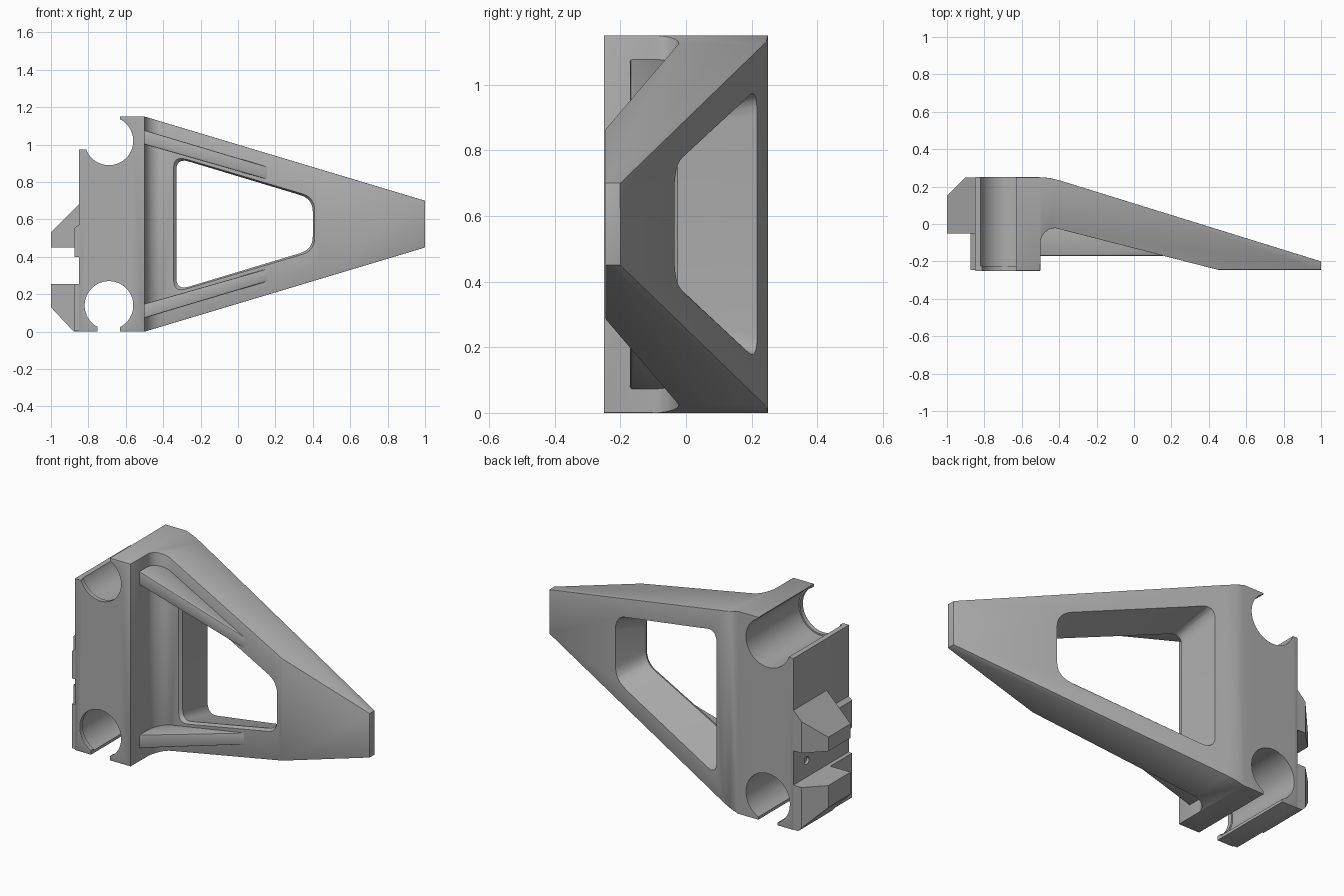
import bpy, bmesh, math
from mathutils import Vector

if "Cube" in bpy.data.objects:
    bpy.data.objects.remove(bpy.data.objects["Cube"], do_unlink=True)

MID = 0.575      # height of the symmetry plane
TOP = 2 * MID

grey = bpy.data.materials.new("plain grey")
grey.use_nodes = True
grey.diffuse_color = (0.42, 0.42, 0.42, 1)
grey.node_tree.nodes["Principled BSDF"].inputs["Base Color"].default_value = grey.diffuse_color


def loft(name, loops, cuts=()):
    """Closed solid through matching loops, trimmed by (point, normal) planes."""
    bm = bmesh.new()
    rings = [[bm.verts.new(p) for p in loop] for loop in loops]
    n = len(rings[0])
    for a, b in zip(rings, rings[1:]):
        for i in range(n):
            j = (i + 1) % n
            bm.faces.new((a[i], a[j], b[j], b[i]))
    bm.faces.new(rings[0])
    bm.faces.new(rings[-1])
    for point, normal in cuts:
        geom = bm.verts[:] + bm.edges[:] + bm.faces[:]
        bmesh.ops.bisect_plane(bm, geom=geom, plane_co=point, plane_no=normal, clear_outer=True)
        bmesh.ops.holes_fill(bm, edges=[e for e in bm.edges if e.is_boundary])
    bmesh.ops.recalc_face_normals(bm, faces=bm.faces)
    mesh = bpy.data.meshes.new(name)
    bm.to_mesh(mesh)
    bm.free()
    mesh.materials.append(grey)
    ob = bpy.data.objects.new(name, mesh)
    bpy.context.collection.objects.link(ob)
    return ob


def prism_y(name, points, y0, y1, cuts=()):
    return loft(name, [[(x, y, z) for x, z in points] for y in (y0, y1)], cuts)


def disc(cx, cz, r, n=56):
    return [(cx + r * math.cos(2 * math.pi * i / n), cz + r * math.sin(2 * math.pi * i / n))
            for i in range(n)]


def rounded(points, r, steps=6):
    """Replace each corner with a short curve."""
    out = []
    pts = [Vector(p) for p in points]
    for i, p in enumerate(pts):
        a = p + (pts[i - 1] - p).normalized() * r
        b = p + (pts[(i + 1) % len(pts)] - p).normalized() * r
        for k in range(steps + 1):
            t = k / steps
            out.append(a * (1 - t) ** 2 + p * 2 * t * (1 - t) + b * t * t)
    return out


def apply_modifier(ob, kind, **settings):
    mod = ob.modifiers.new(kind.lower(), kind)
    for key, value in settings.items():
        setattr(mod, key, value)
    bpy.context.view_layer.objects.active = ob
    bpy.ops.object.modifier_apply(modifier=mod.name)


def soften(ob, width):
    apply_modifier(ob, "BEVEL", width=width, segments=2, limit_method="ANGLE",
                   angle_limit=math.radians(35))


def carve(ob, cutter):
    cutter.hide_render = True
    apply_modifier(ob, "BOOLEAN", operation="DIFFERENCE", solver="EXACT", object=cutter)
    bpy.data.objects.remove(cutter, do_unlink=True)


def front_y(x):
    return -0.02 - 0.256 * (x + 0.43)


def back_y(x):
    return 0.24 - 0.31 * (x + 0.42)


# Bracket body: plan outline raised to full height, then tapered to the tip
plan = [(-0.85, -0.25), (-0.5, -0.25)]
plan += [(-0.42 + 0.08 * math.cos(a), -0.1 + 0.078 * math.sin(a))
         for a in [math.pi - math.pi / 2 * i / 8 for i in range(9)]]
plan += [(0.45, -0.245), (1, -0.245), (1, -0.2), (-0.4, 0.234), (-0.45, 0.246),
         (-0.5, 0.25), (-0.85, 0.25)]
tapers = [((-0.5, 0, TOP), (0.3, 0, 1)), ((-0.5, 0, 0), (0.3, 0, -1))]
body = loft("bracket_body", [[(x, y, z) for x, y in plan] for z in (0, TOP)], tapers)
soften(body, 0.01)

# Upper corner removal and lower slot that open the two clips
carve(body, prism_y("corner_cutter", [(-1, 0.975), (-0.63, 0.975), (-0.63, 1.3), (-1, 1.3)], -0.4, 0.4))
carve(body, prism_y("slot_cutter", [(-0.75, -0.1), (-0.63, -0.1), (-0.63, 0.1), (-0.75, 0.1)], -0.4, 0.4))

# Clip bores with a thin lip at the front
for z in (0.14, 1.02):
    carve(body, prism_y("lip_cutter", disc(-0.69, z, 0.13), -0.4, 0.0))
    carve(body, prism_y("bore_cutter", disc(-0.69, z, 0.138), -0.225, 0.4))


# Window flared towards the back, with a small chamfer at the front
def window_loop(x0, h0, x1, h1, r, surface, shift):
    corners = [(x0, MID - h0), (x1, MID - h1), (x1, MID + h1), (x0, MID + h0)]
    return [(p.x, surface(p.x) + shift, p.y) for p in rounded(corners, r)]


carve(body, loft("window_cutter", [
    window_loop(-0.36, 0.38, 0.42, 0.15, 0.07, front_y, -0.02),
    window_loop(-0.33, 0.355, 0.40, 0.135, 0.07, front_y, 0.02),
    window_loop(-0.345, 0.42, 0.475, 0.185, 0.08, back_y, 0.02)]))

# Two screw holes between the lugs
for y in (-0.09, 0.13):
    loops = [[(x, cy, cz) for cy, cz in disc(y, 0.35, 0.022, 20)] for x in (-0.95, -0.835)]
    carve(body, loft("screw_hole_cutter", loops))

# Stiffening ribs on the front of both arms
for name, side in (("upper_rib", 1), ("lower_rib", -1)):
    outline = [(x, MID + side * h) for x, h in
               [(-0.52, 0.432), (0.16, 0.238), (0.16, 0.305), (-0.52, 0.508)]]
    rib = prism_y(name, outline, -0.17, 0.0,
                  [((0, front_y(0) + 0.03, 0), (0.256, 1, 0))])
    soften(rib, 0.006)

# Side lugs with a chamfered back corner
chamfer = [((-1, 0.15, 0), (-1, 1, 0))]
prism_y("upper_lug", [(-0.84, 0.69), (-1, 0.53), (-1, 0.45), (-0.84, 0.45)], -0.05, 0.249, chamfer)
prism_y("lower_lug", [(-0.84, 0.002), (-0.88, 0.002), (-1, 0.13), (-1, 0.255), (-0.84, 0.255)],
        -0.05, 0.249, chamfer)

# Thin steps in front of the lugs
prism_y("upper_step", [(-0.84, 0.4), (-0.873, 0.4), (-0.873, 0.555), (-0.84, 0.58)], -0.245, -0.04)
prism_y("lower_step", [(-0.84, 0.003), (-0.873, 0.003), (-0.873, 0.255), (-0.84, 0.255)], -0.245, -0.04)

# Smooth curved walls, keep hard edges
bpy.ops.object.select_all(action="DESELECT")
for ob in bpy.context.collection.objects:
    if ob.type == "MESH" and ob.data.materials and ob.data.materials[0] == grey:
        ob.select_set(True)
bpy.context.view_layer.objects.active = body
bpy.ops.object.shade_smooth_by_angle(angle=math.radians(30))
